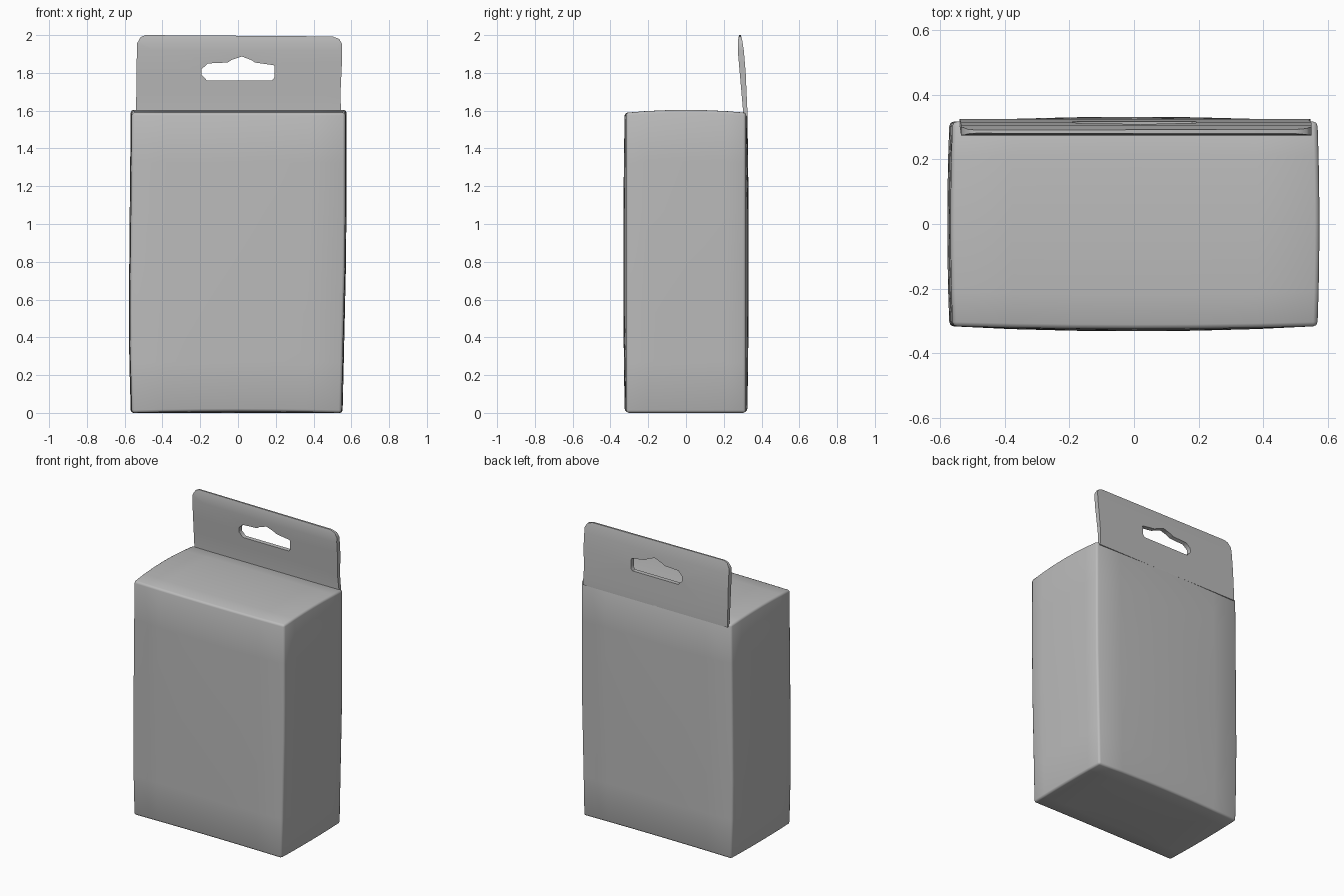
import bpy, bmesh, math

if "Cube" in bpy.data.objects:
    bpy.data.objects.remove(bpy.data.objects["Cube"])

card = bpy.data.materials.new("plain grey card")
card.diffuse_color = (0.5, 0.5, 0.5, 1)
card.use_nodes = True
card.node_tree.nodes["Principled BSDF"].inputs["Base Color"].default_value = card.diffuse_color


def finish(bm, name):
    bmesh.ops.recalc_face_normals(bm, faces=bm.faces)
    me = bpy.data.meshes.new(name)
    bm.to_mesh(me)
    bm.free()
    me.materials.append(card)
    ob = bpy.data.objects.new(name, me)
    bpy.context.collection.objects.link(ob)
    bpy.ops.object.select_all(action='DESELECT')
    ob.select_set(True)
    bpy.context.view_layer.objects.active = ob
    bpy.ops.object.shade_smooth_by_angle(angle=math.radians(50))
    return ob


def interp(table, z):
    for (z0, a), (z1, b) in zip(table, table[1:]):
        if z <= z1:
            return a + (b - a) * max(0, z - z0) / (z1 - z0)
    return table[-1][1]


# carton body: slightly bulging box, from a subdivided and bevelled cube
LEFT = [(0, -0.562), (0.4, -0.573), (1.0, -0.568), (1.6, -0.562)]
RIGHT = [(0, 0.548), (0.9, 0.568), (1.6, 0.568)]
bm = bmesh.new()
bmesh.ops.create_cube(bm, size=2)
bmesh.ops.subdivide_edges(bm, edges=bm.edges[:], cuts=5, use_grid_fill=True)
for v in bm.verts:
    u, w, t = v.co
    z = 0.8 + 0.8 * t
    lo, hi = interp(LEFT, z), interp(RIGHT, z)
    bulge = lambda a, b: (1 - a * a) * (1 - b * b)
    v.co.x = lo + (hi - lo) * (u + 1) / 2 + 0.006 * u * (1 - w * w)
    v.co.y = w * (0.317 + 0.008 * (1 - u * u) + 0.007 * bulge(u, t))
    v.co.z = 0.8 + t * 0.793 + (0.015 * (1 - w * w) if t > 0 else 0) * max(t, 0)
    if t < -0.99:
        v.co.z = 0.004 + 0.008 * (1 - u * u) * w * w
sharp = [e for e in bm.edges if e.calc_face_angle(0) > 1]
bmesh.ops.bevel(bm, geom=sharp, offset=0.014, segments=2, profile=0.5, affect='EDGES')
low = min(v.co.z for v in bm.verts)
for v in bm.verts:
    v.co.z -= low
finish(bm, "carton_body")

# hanging tab: outline with a hanger slot, leaning a little to the front
OUTLINE = [(-0.54, 1.57), (0.547, 1.57), (0.542, 1.68), (0.55, 1.85), (0.55, 1.955),
           (0.535, 1.98), (0.50, 1.993), (-0.49, 2.0), (-0.515, 1.99), (-0.535, 1.955)]
SLOT = [(-0.165, 1.76), (0.18, 1.76), (0.192, 1.775), (0.192, 1.84), (0.09, 1.855),
        (0.07, 1.868), (0.02, 1.887), (-0.035, 1.868), (-0.055, 1.855), (-0.16, 1.85),
        (-0.192, 1.82), (-0.192, 1.79)]
FRONT = [(1.57, 0.302), (1.6, 0.302), (1.92, 0.274), (1.97, 0.275), (2.0, 0.281)]
BACK = [(1.57, 0.325), (1.6, 0.325), (1.8, 0.316), (1.92, 0.306), (1.97, 0.298), (2.0, 0.291)]
bm = bmesh.new()
edges = []
for loop in (OUTLINE, SLOT):
    vs = [bm.verts.new((x, 0, z)) for x, z in loop]
    edges += [bm.edges.new((vs[i - 1], vs[i])) for i in range(len(vs))]
bmesh.ops.triangle_fill(bm, use_beauty=True, use_dissolve=False, edges=edges)
for z in (1.6, 1.7, 1.8, 1.92, 1.97):
    bmesh.ops.bisect_plane(bm, geom=bm.verts[:] + bm.edges[:] + bm.faces[:],
                           plane_co=(0, 0, z), plane_no=(0, 0, 1))
bmesh.ops.triangulate(bm, faces=bm.faces[:])
front_verts = bm.verts[:]
res = bmesh.ops.extrude_face_region(bm, geom=bm.faces[:], use_keep_orig=True)
back_verts = [g for g in res["geom"] if isinstance(g, bmesh.types.BMVert)]
for v in front_verts:
    v.co.y = interp(FRONT, v.co.z)
for v in back_verts:
    v.co.y = interp(BACK, v.co.z)
finish(bm, "hanging_tab")
